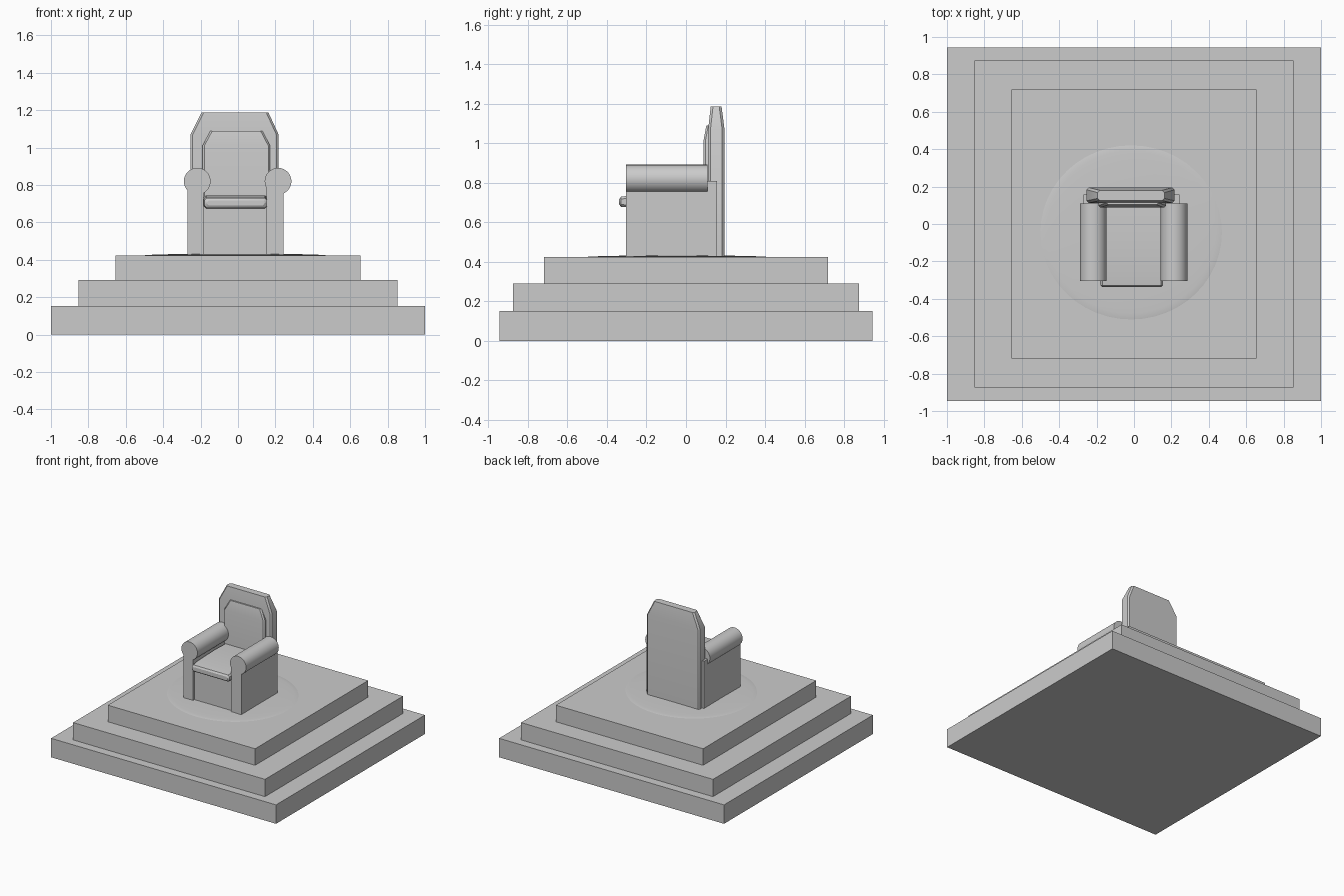
import bpy, bmesh, math

if "Cube" in bpy.data.objects:
    bpy.data.objects.remove(bpy.data.objects["Cube"])


def make_object(name, bm):
    bmesh.ops.recalc_face_normals(bm, faces=bm.faces)
    mesh = bpy.data.meshes.new(name)
    bm.to_mesh(mesh)
    bm.free()
    obj = bpy.data.objects.new(name, mesh)
    bpy.context.collection.objects.link(obj)
    return obj


def smooth(obj, angle=35):
    bpy.ops.object.select_all(action='DESELECT')
    obj.select_set(True)
    bpy.context.view_layer.objects.active = obj
    bpy.ops.object.shade_smooth_by_angle(angle=math.radians(angle))


def box(name, x0, x1, y0, y1, z0, z1):
    bm = bmesh.new()
    bmesh.ops.create_cube(bm, size=1)
    for v in bm.verts:
        v.co = (x0 if v.co.x < 0 else x1,
                y0 if v.co.y < 0 else y1,
                z0 if v.co.z < 0 else z1)
    return make_object(name, bm)


def loft(name, sections, chamfer, axis='z'):
    """Join chamfered rectangles (position, u0, u1, v0, v1) into a closed solid."""
    bm = bmesh.new()
    rings = []
    c = chamfer
    for p, u0, u1, v0, v1 in sections:
        pts = [(u0 + c, v0), (u1 - c, v0), (u1, v0 + c), (u1, v1 - c),
               (u1 - c, v1), (u0 + c, v1), (u0, v1 - c), (u0, v0 + c)]
        rings.append([bm.verts.new((u, v, p) if axis == 'z' else (u, p, v))
                      for u, v in pts])
    for a, b in zip(rings, rings[1:]):
        for i in range(8):
            j = (i + 1) % 8
            bm.faces.new((a[i], a[j], b[j], b[i]))
    bm.faces.new(rings[0])
    bm.faces.new(rings[-1])
    obj = make_object(name, bm)
    smooth(obj, 30)
    return obj


# Stepped platform
steps = [(1.0, 0.945, 0.0, 0.152), (0.853, 0.875, 0.152, 0.291),
         (0.655, 0.718, 0.291, 0.424)]
for i, (hx, hy, z0, z1) in enumerate(steps):
    box(f"platform_step_{i + 1}", -hx, hx, -hy, hy, z0, z1)

# Shallow round mound under the chair
bm = bmesh.new()
bmesh.ops.create_uvsphere(bm, u_segments=48, v_segments=16, radius=1)
for v in bm.verts:
    v.co = (v.co.x * 0.49 - 0.015, v.co.y * 0.47 - 0.045, v.co.z * 0.01 + 0.423)
smooth(make_object("round_mound", bm), 60)

# Arm panels with rolled tops
for side, x0, x1, cx in (("left", -0.27, -0.185, -0.218),
                         ("right", 0.153, 0.243, 0.214)):
    box(f"{side}_arm_panel", x0, x1, -0.305, 0.157, 0.425, 0.81)
    bm = bmesh.new()
    bmesh.ops.create_cone(bm, cap_ends=True, segments=32,
                          radius1=0.0715, radius2=0.0715, depth=0.415)
    for v in bm.verts:
        x, y, z = v.co
        v.co = (x + cx, z - 0.0975, y + 0.82)
    smooth(make_object(f"{side}_arm_roll", bm))

# Seat base between the arms
box("seat_base", -0.186, 0.154, -0.29, 0.15, 0.425, 0.69)

# Seat cushion with a rounded front edge
loft("seat_cushion", [(-0.338, -0.168, 0.144, 0.69, 0.718),
                      (-0.328, -0.18, 0.155, 0.678, 0.73),
                      (-0.27, -0.184, 0.157, 0.674, 0.737),
                      (-0.05, -0.184, 0.157, 0.674, 0.744),
                      (0.13, -0.184, 0.157, 0.674, 0.738)], 0.012, 'y')

# Tall back narrowing at the top
loft("chair_back", [(0.43, -0.254, 0.217, 0.112, 0.195),
                    (1.07, -0.254, 0.217, 0.112, 0.195),
                    (1.187, -0.195, 0.163, 0.125, 0.18)], 0.012)

# Raised pad on the front of the back
loft("back_pad", [(0.68, -0.19, 0.172, 0.088, 0.14),
                  (1.01, -0.19, 0.172, 0.088, 0.14),
                  (1.09, -0.147, 0.13, 0.103, 0.14)], 0.01)
